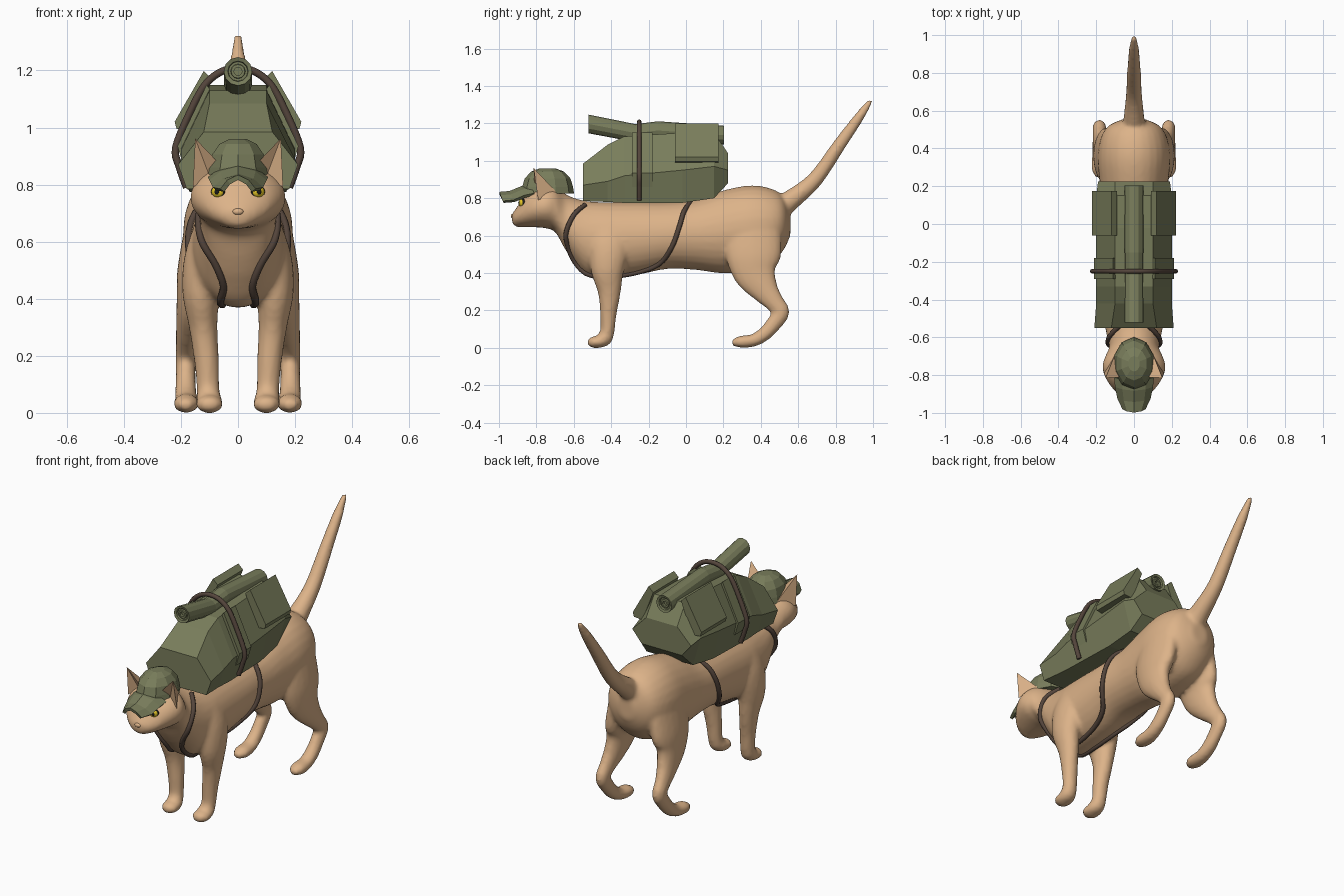
import bpy, bmesh, math
from mathutils import Vector, Matrix

if "Cube" in bpy.data.objects:
    bpy.data.objects.remove(bpy.data.objects["Cube"])


def material(name, rgb):
    m = bpy.data.materials.new(name)
    m.diffuse_color = (*rgb, 1)
    m.use_nodes = True
    m.node_tree.nodes["Principled BSDF"].inputs["Base Color"].default_value = m.diffuse_color
    return m


FUR = material("fur", (0.72, 0.45, 0.25))
CANVAS = material("canvas", (0.19, 0.205, 0.105))
LEATHER = material("leather", (0.09, 0.06, 0.045))
YELLOW = material("eye_yellow", (0.8, 0.58, 0.02))
BLACK = material("eye_black", (0.01, 0.01, 0.01))


def finish(name, bm, mat, smooth=False):
    bmesh.ops.recalc_face_normals(bm, faces=bm.faces)
    me = bpy.data.meshes.new(name)
    bm.to_mesh(me)
    bm.free()
    me.materials.append(mat)
    for p in me.polygons:
        p.use_smooth = smooth
    ob = bpy.data.objects.new(name, me)
    bpy.context.collection.objects.link(ob)
    return ob


def mirror(ob):
    ob.modifiers.new("mirror", 'MIRROR').use_clip = False
    return ob


def smooth_rows(rows, n=4):
    """Catmull-Rom through rows of any width."""
    r = [Vector(q) for q in rows]
    out = []
    for i in range(len(r) - 1):
        a, b, c, d = r[max(i - 1, 0)], r[i], r[i + 1], r[min(i + 2, len(r) - 1)]
        for k in range(n):
            t = k / n
            out.append((b * 2 + (c - a) * t + (a * 2 - b * 5 + c * 4 - d) * t * t
                        + (b * 3 - a - c * 3 + d) * t ** 3) * 0.5)
    return out + [r[-1]]


def skin(bm, rings, caps=True):
    loops = [[bm.verts.new(p) for p in ring] for ring in rings]
    n = len(loops[0])
    for a, b in zip(loops, loops[1:]):
        for i in range(n):
            bm.faces.new((a[i], a[(i + 1) % n], b[(i + 1) % n], b[i]))
    if caps:
        bm.faces.new(loops[0])
        bm.faces.new(loops[-1])


def tube(bm, rows, sx=1, seg=20, upright=False):
    """Elliptical loft; each row is x, y, z, half width, half depth."""
    rings = []
    for i, q in enumerate(rows):
        t = Vector(rows[min(i + 1, len(rows) - 1)][:3]) - Vector(rows[max(i - 1, 0)][:3])
        t.x = 0
        u = Vector((0, 0, 1)) if upright else Vector((0, -t.z, t.y)).normalized()
        ring = []
        for k in range(seg):
            a = 2 * math.pi * k / seg
            p = Vector((q[0] + q[3] * math.cos(a), q[1], q[2])) + u * q[4] * math.sin(a)
            p.x *= sx
            ring.append(p)
        rings.append(ring)
    skin(bm, rings)


# Cat: head and torso, y / centre z / half width / half height
SECTIONS = [(-.932, .70, .015, .015), (-.92, .695, .055, .035), (-.89, .71, .095, .062),
            (-.85, .735, .13, .09), (-.80, .75, .158, .106), (-.75, .755, .168, .116),
            (-.70, .745, .152, .125), (-.65, .68, .132, .147), (-.60, .63, .142, .172),
            (-.52, .58, .157, .203), (-.40, .575, .168, .203), (-.25, .585, .168, .193),
            (-.10, .60, .168, .178), (.05, .605, .168, .188), (.20, .62, .18, .222),
            (.34, .64, .192, .228), (.45, .65, .178, .203), (.52, .665, .135, .145),
            (.558, .66, .05, .06)]
body_rows = smooth_rows([(0, y, z, w, h) for y, z, w, h in SECTIONS])
front_leg = [(.09, -.41, .68, .055, .11), (.12, -.41, .55, .068, .11), (.13, -.42, .42, .065, .09),
             (.122, -.41, .30, .05, .062), (.11, -.415, .18, .044, .044), (.105, -.42, .09, .04, .038),
             (.102, -.435, .052, .044, .042), (.1, -.46, .034, .047, .034), (.1, -.50, .03, .045, .03),
             (.1, -.527, .028, .02, .015)]
rear_leg = [(.125, .36, .64, .065, .15), (.148, .36, .50, .065, .15), (.16, .37, .40, .055, .118),
            (.17, .42, .31, .047, .077), (.18, .475, .24, .038, .052), (.183, .508, .19, .036, .046),
            (.183, .47, .13, .035, .042), (.183, .42, .075, .038, .038), (.182, .36, .04, .041, .034),
            (.182, .29, .032, .044, .032), (.182, .245, .028, .02, .015)]
tail = [(0, .40, .70, .05, .05), (0, .50, .75, .066, .064), (0, .56, .79, .056, .055),
        (0, .69, .90, .043, .043), (0, .82, 1.085, .036, .036), (0, .93, 1.24, .027, .027),
        (0, .99, 1.325, .013, .013)]
bm = bmesh.new()
tube(bm, body_rows, seg=28, upright=True)
for s in (1, -1):
    tube(bm, smooth_rows(front_leg), s)
    tube(bm, smooth_rows(rear_leg), s)
tube(bm, smooth_rows(tail), seg=14)
bmesh.ops.create_uvsphere(bm, u_segments=16, v_segments=10, radius=1,
                          matrix=Matrix.Translation((0, -.89, .68)) @ Matrix.Diagonal((.065, .042, .036, 1)))
cat = finish("cat_body", bm, FUR, True)
rm = cat.modifiers.new("blend", 'REMESH')
rm.mode, rm.voxel_size, rm.use_smooth_shade = 'VOXEL', .012, True
sm = cat.modifiers.new("soften", 'SMOOTH')
sm.factor, sm.iterations = .5, 5

# Ears: hollow pointed cups
bm = bmesh.new()
tip, inn, out, back, cup = [bm.verts.new(p) for p in (
    (.15, -.815, .962), (.062, -.81, .87), (.158, -.79, .79), (.10, -.69, .83), (.10, -.77, .83))]
for f in ((tip, inn, back), (tip, back, out), (tip, cup, inn), (tip, out, cup),
          (inn, cup, back), (cup, out, back)):
    bm.faces.new(f)
mirror(finish("ears", bm, FUR))


def ball(name, loc, scale, mat, yaw=0):
    b = bmesh.new()
    bmesh.ops.create_uvsphere(b, u_segments=16, v_segments=10, radius=1,
                              matrix=Matrix.Translation(loc) @ Matrix.Rotation(yaw, 4, 'Z')
                              @ Matrix.Diagonal((*scale, 1)))
    return finish(name, b, mat, True)


# Eyes and nose
mirror(ball("eye_rims", (.07, -.876, .775), (.027, .012, .024), BLACK, .45))
mirror(ball("eyes", (.071, -.880, .775), (.023, .014, .020), YELLOW, .45))
mirror(ball("pupils", (.073, -.888, .775), (.010, .009, .011), BLACK, .45))
ball("nose", (0, -.925, .705), (.02, .012, .012), FUR)

# Cap: faceted dome with a slightly flared hem, and an arched brim
bm = bmesh.new()
rings = []
for w, z in ((1.04, .825), (1.0, .86), (.9, .905), (.65, .942), (.3, .96)):
    rings.append([(.106 * w * math.cos(a), -.74 + .136 * w * math.sin(a), z)
                  for a in (2 * math.pi * (k + .5) / 10 for k in range(10))])
skin(bm, rings)
finish("cap_dome", bm, CANVAS)
bm = bmesh.new()
grid = [[bm.verts.new((hw * u, y + .02 * u * u, z - .045 * u * u)) for u in (-1, -.6, 0, .6, 1)]
        for y, z, hw in ((-.83, .865, .1), (-.88, .855, .095), (-.94, .83, .082), (-.997, .825, .055))]
for a, b in zip(grid, grid[1:]):
    for i in range(4):
        bm.faces.new((a[i], a[i + 1], b[i + 1], b[i]))
brim = finish("cap_brim", bm, CANVAS)
so = brim.modifiers.new("thick", 'SOLIDIFY')
so.thickness, so.offset = .018, 0

# Backpack: faceted hexagonal loft, y / bottom, side, top z / bottom, side, top half width
bm = bmesh.new()
skin(bm, [[(wb, y, zb), (ws, y, zs), (wt, y, zt), (-wt, y, zt), (-ws, y, zs), (-wb, y, zb)]
          for y, zb, zs, zt, wb, ws, wt in (
              (-.55, .785, .87, .985, .18, .21, .12), (-.42, .78, .89, 1.085, .17, .2, .1),
              (-.33, .775, .92, 1.13, .17, .2, .1), (-.02, .775, .95, 1.15, .16, .2, .1),
              (.15, .80, .97, 1.15, .15, .2, .1), (.225, .88, .95, 1.04, .13, .19, .1))])
finish("backpack", bm, CANVAS)


def side_panel(name, outline, y0, y1):
    b = bmesh.new()
    skin(b, [[(x, y, z) for x, z in outline] for y in (y0, y1)])
    mirror(finish(name, b, CANVAS))


# Side pockets
side_panel("side_pockets", [(.09, 1.17), (.12, 1.198), (.222, 1.02), (.215, .995), (.16, .99)], -.06, .175)
side_panel("side_flaps", [(.09, 1.12), (.11, 1.15), (.212, .935), (.19, .86), (.15, .9)], -.29, -.18)

# Bedroll: slightly bent roll with stepped rings at each end
R = [(-.50, .014), (-.515, .014), (-.515, .024), (-.507, .026), (-.507, .034), (-.518, .036), (-.522, .05)]
roll = [(0, y, 1.197, r, r) for y, r in R]
roll += [(0, -.27, 1.148, .048, .048), (0, -.15, 1.162, .049, .049)]
roll += [(0, -y - .318, 1.137, r, r) for y, r in reversed(R)]
bm = bmesh.new()
tube(bm, roll, seg=12, upright=True)
ob = finish("bedroll", bm, CANVAS)


def strap(name, pts, radius=.013):
    cu = bpy.data.curves.new(name, 'CURVE')
    cu.dimensions, cu.bevel_depth, cu.bevel_resolution, cu.use_fill_caps = '3D', radius, 2, True
    path = smooth_rows(pts, 5)
    sp = cu.splines.new('POLY')
    sp.points.add(len(path) - 1)
    for p, q in zip(sp.points, path):
        p.co = (*q, 1)
    cu.materials.append(LEATHER)
    ob = bpy.data.objects.new(name, cu)
    bpy.context.collection.objects.link(ob)


def flank_x(y, z):
    """Half width of the torso at a given y and height."""
    q = min(body_rows, key=lambda r: abs(r[1] - y))
    return max(.03, q[3] * math.sqrt(max(0, 1 - ((z - q[2]) / q[4]) ** 2)) + .007)


# Harness on each side, then the strap over pack and bedroll
loop = [(-.54, .765), (-.60, .71), (-.642, .61), (-.625, .52), (-.585, .445), (-.52, .39), (-.40, .38),
        (-.25, .405), (-.14, .45), (-.075, .54), (-.035, .65), (-.01, .73), (.03, .785)]
for side, s in (("left", 1), ("right", -1)):
    strap("harness_" + side, [(s * flank_x(y, z), y, z) for y, z in loop])
half = [(.18, .79), (.205, .86), (.218, .93), (.165, 1.06), (.115, 1.15), (.06, 1.195)]
arch = half + [(0, 1.208)] + [(-x, z) for x, z in reversed(half)]
strap("pack_strap", [(x, -.25, z) for x, z in arch])
